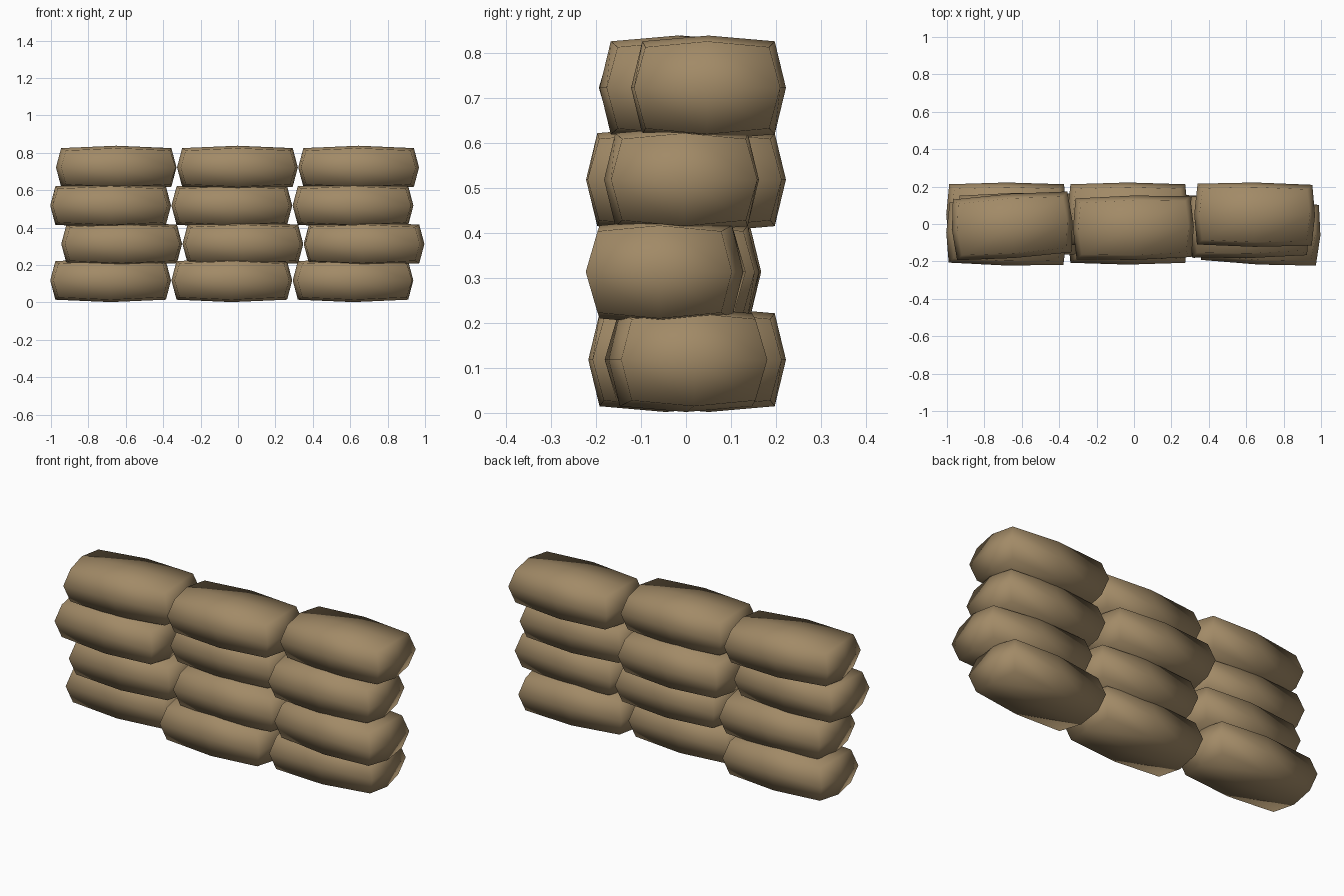
import bpy, bmesh
from mathutils import Vector

cube = bpy.data.objects.get("Cube")
if cube:
    bpy.data.objects.remove(cube, do_unlink=True)

# Burlap colour
burlap = bpy.data.materials.new("burlap_brown")
burlap.use_nodes = True
color = (0.36, 0.255, 0.135, 1)
burlap.diffuse_color = color
bsdf = burlap.node_tree.nodes["Principled BSDF"]
bsdf.inputs["Base Color"].default_value = color
bsdf.inputs["Roughness"].default_value = 0.9

# Half sizes at face centres, and how far each shrinks towards edges and corners
HALF = Vector((0.323, 0.172, 0.116))


def bulge(co):
    """Move a point of the split cube (-1, 0, 1 grid) onto the stuffed bag."""
    ax, ay, az = (abs(c) for c in co)
    sx = 1 - 0.05 * ay - 0.085 * az
    sy = 1 - 0.055 * ax - 0.145 * az
    sz = 1 - 0.11 * ax - 0.11 * ay
    return Vector((co.x * HALF.x * sx, co.y * HALF.y * sy, co.z * HALF.z * sz))


def make_bag_mesh():
    bm = bmesh.new()
    bmesh.ops.create_cube(bm, size=2)
    bmesh.ops.subdivide_edges(bm, edges=bm.edges[:], cuts=1, use_grid_fill=True)
    for v in bm.verts:
        v.co = bulge(v.co)
    for f in bm.faces:
        f.smooth = True
    bmesh.ops.recalc_face_normals(bm, faces=bm.faces[:])
    mesh = bpy.data.meshes.new("sandbag")
    bm.to_mesh(mesh)
    bm.free()
    mesh.materials.append(burlap)
    return mesh


# Rows from the bottom: height, x shift, then (y, yaw) of each bag along x
ROWS = [
    (0.118, -0.033, [(0.05, 0.0), (-0.045, 0.0), (0.0, 0.06)]),
    (0.313, 0.026, [(-0.005, 0.02), (-0.01, 0.0), (-0.045, -0.05)]),
    (0.518, -0.033, [(-0.05, -0.02), (0.05, 0.0), (-0.01, 0.02)]),
    (0.722, -0.003, [(-0.01, 0.07), (-0.02, 0.02), (0.05, -0.01)]),
]
SPACING = 0.648

bag_mesh = make_bag_mesh()
for r, (z, shift, bags) in enumerate(ROWS):
    for c, (y, yaw) in enumerate(bags):
        bag = bpy.data.objects.new(f"sandbag_row{r + 1}_{c + 1}", bag_mesh)
        bag.location = (shift + (c - 1) * SPACING, y, z)
        bag.rotation_euler.z = yaw
        bpy.context.collection.objects.link(bag)
